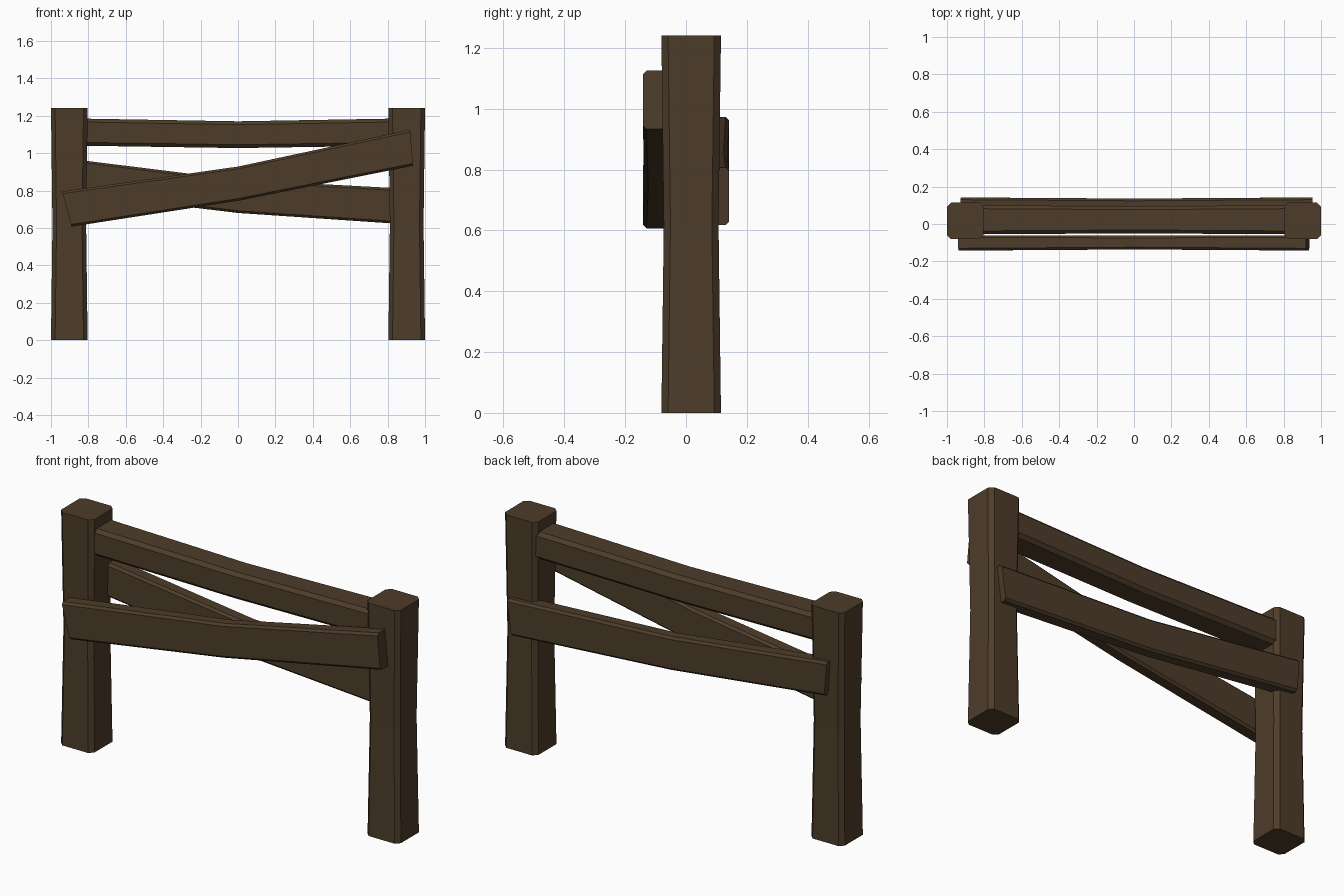
import bpy, bmesh
from mathutils import Vector

if "Cube" in bpy.data.objects:
    bpy.data.objects.remove(bpy.data.objects["Cube"])

wood = bpy.data.materials.new("dark_wood")
wood.diffuse_color = (0.075, 0.046, 0.023, 1)
wood.use_nodes = True
wood.node_tree.nodes["Principled BSDF"].inputs["Base Color"].default_value = wood.diffuse_color


def timber(name, sections, chamfer):
    """Loft chamfered rectangles; each section is (centre, half side u, half side v)."""
    bm = bmesh.new()
    rings = []
    for c, u, v in sections:
        c, u, v = Vector(c), Vector(u), Vector(v)
        a, b = 1 - chamfer / u.length, 1 - chamfer / v.length
        outline = [(1, -b), (1, b), (a, 1), (-a, 1), (-1, b), (-1, -b), (-a, -1), (a, -1)]
        rings.append([bm.verts.new(c + u * s + v * t) for s, t in outline])
    for lo, hi in zip(rings, rings[1:]):
        for i in range(8):
            j = (i + 1) % 8
            bm.faces.new((lo[i], lo[j], hi[j], hi[i]))
    bm.faces.new(rings[0][::-1])
    bm.faces.new(rings[-1])
    bmesh.ops.recalc_face_normals(bm, faces=bm.faces)
    me = bpy.data.meshes.new(name)
    bm.to_mesh(me)
    bm.free()
    me.materials.append(wood)
    ob = bpy.data.objects.new(name, me)
    bpy.context.collection.objects.link(ob)
    return ob


def plank(name, cuts, chamfer):
    """Each cut is (top x, top z, bottom x, bottom z, front y, back y)."""
    sections = []
    for xt, zt, xb, zb, y0, y1 in cuts:
        sections.append((((xt + xb) / 2, (y0 + y1) / 2, (zt + zb) / 2),
                         (0, (y1 - y0) / 2, 0),
                         ((xt - xb) / 2, 0, (zt - zb) / 2)))
    return timber(name, sections, chamfer)


# Posts, slightly waisted at mid height
for name, x in (("left_post", -0.902), ("right_post", 0.902)):
    timber(name, [((x, 0.017, z), (h, 0, 0), (0, h, 0))
                  for z, h in ((0, 0.098), (0.62, 0.090), (1.24, 0.098))], 0.022)

# Sagging top rail between the posts
plank("top_rail", [(-0.86, 1.185, -0.86, 1.04, -0.055, 0.10),
                   (0, 1.17, 0, 1.027, -0.05, 0.095),
                   (0.86, 1.185, 0.86, 1.04, -0.055, 0.10)], 0.018)

# Crooked planks nailed across the front and back
plank("front_brace", [(-0.94, 0.795, -0.89, 0.607, -0.142, -0.06),
                      (0, 0.928, 0, 0.745, -0.136, -0.062),
                      (0.92, 1.125, 0.937, 0.933, -0.142, -0.06)], 0.012)
plank("back_brace", [(-0.927, 0.973, -0.913, 0.79, 0.06, 0.142),
                     (0, 0.858, 0, 0.68, 0.062, 0.136),
                     (0.955, 0.807, 0.93, 0.617, 0.06, 0.142)], 0.012)
